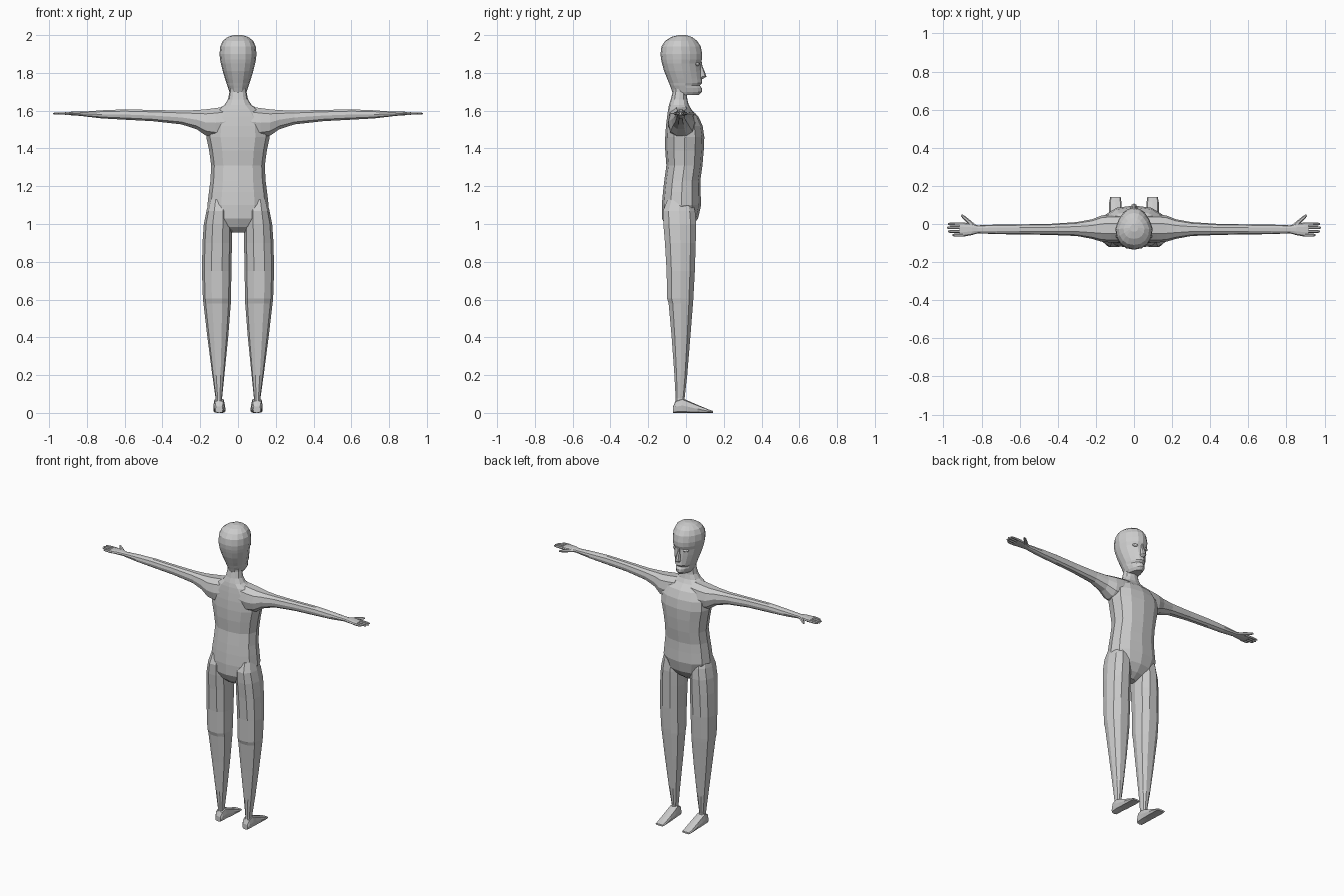
import bpy, bmesh
from math import cos, sin, pi, radians
from mathutils import Matrix, Vector


def finish(name, bm, mirror=False):
    bmesh.ops.recalc_face_normals(bm, faces=bm.faces[:])
    me = bpy.data.meshes.new(name)
    bm.to_mesh(me)
    bm.free()
    ob = bpy.data.objects.new(name, me)
    bpy.context.collection.objects.link(ob)
    if mirror:
        ob.modifiers.new("mirror", 'MIRROR').use_mirror_merge = False
    return ob


def loft(name, stations, axis='z', n=12, power=2.0, mirror=False, front=1.0, matrix=None):
    """Skin rings; a station is (position, a_min, a_max, b_min, b_max) across the axis."""
    bm = bmesh.new()
    rings = []
    for t, a0, a1, b0, b1 in stations:
        ring = []
        for i in range(n):
            ang = 2 * pi * i / n
            c, s = cos(ang), sin(ang)
            c = abs(c) ** (2 / power) * (1 if c > 0 else -1)
            s = abs(s) ** (2 / power) * (1 if s > 0 else -1)
            if s > 0:
                c *= 1 + (front - 1) * s
            a = (a0 + a1) / 2 + c * (a1 - a0) / 2
            b = (b0 + b1) / 2 + s * (b1 - b0) / 2
            co = {'z': (a, b, t), 'x': (t, a, b), 'y': (a, t, b)}[axis]
            ring.append(bm.verts.new(co))
        rings.append(ring)
    for r, q in zip(rings, rings[1:]):
        for i in range(n):
            j = (i + 1) % n
            bm.faces.new((r[i], r[j], q[j], q[i]))
    bm.faces.new(rings[0][::-1])
    bm.faces.new(rings[-1])
    if matrix:
        bm.transform(matrix)
    return finish(name, bm, mirror)


def centred(rows):
    return [(z, -r, r, y0, y1) for z, r, y0, y1 in rows]


# Torso and neck: height, half width, back, front
loft("torso", centred([
    (0.955, .035, -.07, -.01), (0.985, .085, -.105, .03), (1.03, .135, -.127, .064),
    (1.10, .162, -.128, .08), (1.17, .154, -.122, .077), (1.23, .146, -.115, .076),
    (1.31, .142, -.104, .087), (1.39, .153, -.11, .094), (1.46, .168, -.11, .097),
    (1.52, .165, -.106, .088), (1.57, .145, -.10, .065), (1.605, .11, -.095, .03),
    (1.63, .072, -.09, .015), (1.66, .053, -.08, .007), (1.70, .045, -.071, .004),
    (1.76, .045, -.07, .0)]), power=2.3)

# Head with chin, mouth notch and brow
loft("head", centred([
    (1.683, .036, -.066, .068), (1.70, .046, -.073, .086), (1.72, .053, -.08, .084),
    (1.733, .057, -.085, .073), (1.746, .061, -.09, .086), (1.77, .069, -.10, .083),
    (1.81, .081, -.116, .08), (1.85, .091, -.127, .077), (1.872, .095, -.132, .085),
    (1.90, .098, -.135, .086), (1.94, .094, -.13, .078), (1.97, .08, -.11, .058),
    (1.99, .055, -.078, .032), (2.0, .022, -.04, .0)]), n=16, power=2.2, front=.75)

# Nose
loft("nose", centred([
    (1.768, .012, .06, .088), (1.78, .018, .06, .108), (1.80, .014, .06, .102),
    (1.835, .009, .06, .087), (1.86, .007, .06, .083)]), n=8)

# Eyes
bm = bmesh.new()
bmesh.ops.create_uvsphere(bm, u_segments=12, v_segments=8, radius=1)
bm.transform(Matrix.Translation((.04, .06, 1.846)) @ Matrix.Rotation(radians(-25), 4, 'Z')
             @ Matrix.Diagonal((.019, .011, .009, 1)))
eyes = finish("eyes", bm, True)
white = bpy.data.materials.new("eye white")
white.diffuse_color = (.9, .9, .9, 1)
eyes.data.materials.append(white)

# Arms from shoulder to palm: x, back, front, bottom, top
loft("arm", [
    (.06, -.095, .05, 1.46, 1.625), (.12, -.097, .05, 1.455, 1.617),
    (.17, -.093, .045, 1.465, 1.61), (.22, -.078, .025, 1.50, 1.605),
    (.30, -.063, .01, 1.526, 1.602), (.45, -.057, .0, 1.543, 1.605),
    (.60, -.055, -.002, 1.551, 1.608), (.72, -.053, -.003, 1.558, 1.603),
    (.82, -.049, -.007, 1.570, 1.595), (.85, -.058, .002, 1.573, 1.597),
    (.895, -.066, .008, 1.576, 1.594), (.915, -.065, .006, 1.578, 1.592)],
    axis='x', n=10, power=2.3, mirror=True)

# Fingers
for k, (y, tip) in enumerate([(-.058, .953), (-.039, .975), (-.019, .98), (.0, .975)]):
    loft("finger_%d" % (k + 1), [
        (.895, y - .008, y + .008, 1.577, 1.593), (.935, y - .008, y + .008, 1.578, 1.592),
        (tip - .008, y - .007, y + .007, 1.579, 1.59), (tip, y - .004, y + .004, 1.581, 1.588)],
        axis='x', n=6, mirror=True)

# Thumbs
loft("thumb", [
    (0, -.018, .012, -.009, .009), (.035, -.011, .011, -.009, .009),
    (.07, -.009, .009, -.008, .008), (.088, -.005, .005, -.005, .005)],
    axis='x', n=6, mirror=True,
    matrix=Matrix.Translation((.84, -.012, 1.584)) @ Matrix.Rotation(radians(42), 4, 'Z'))

# Legs: height, inner, outer, back, front
loft("leg", [
    (1.13, .05, .15, -.10, .03), (1.07, .038, .167, -.125, .052),
    (1.0, .033, .181, -.124, .058), (.90, .032, .188, -.115, .055),
    (.75, .035, .191, -.106, .05), (.605, .037, .186, -.103, .042),
    (.58, .038, .183, -.095, .04), (.40, .052, .162, -.078, .025),
    (.20, .072, .136, -.063, .008), (.08, .084, .119, -.056, -.006),
    (.04, .083, .12, -.055, -.004)], n=10, power=2.3, mirror=True)

# Feet, heel to toe
loft("foot", [
    (-.068, .08, .12, .0, .035), (-.055, .073, .127, .0, .065),
    (-.02, .07, .13, .0, .078), (.01, .068, .13, .0, .065),
    (.06, .066, .13, .0, .043), (.115, .066, .13, .0, .02),
    (.142, .07, .125, .0, .011)], axis='y', n=8, power=3.5, mirror=True)
